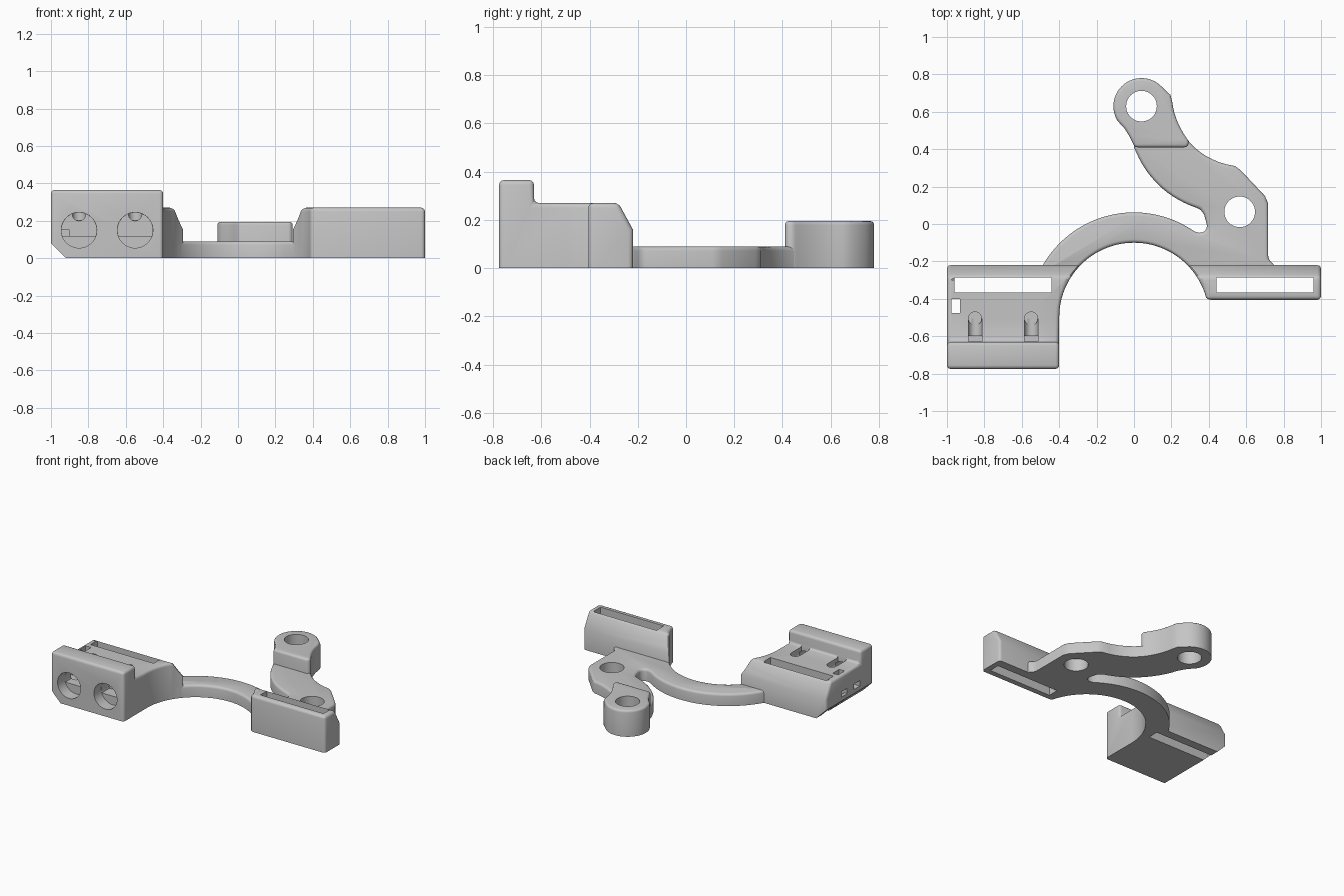
import bpy
from math import sin, cos, radians, asin, degrees

if "Cube" in bpy.data.objects:
    bpy.data.objects.remove(bpy.data.objects["Cube"])

grey = bpy.data.materials.new("plain_grey")
grey.use_nodes = True
grey.diffuse_color = (0.56, 0.56, 0.56, 1)
grey.node_tree.nodes["Principled BSDF"].inputs["Base Color"].default_value = (0.56, 0.56, 0.56, 1)

RING = (0, -0.5)            # centre of the curved bridge
INNER, OUTER = 0.4, 0.562
LOW = -0.1                  # parts start below the floor and are trimmed flat
cutters = []


def arc(c, r, a, b, n=32):
    """Points on a circle from angle a to b in degrees."""
    steps = [radians(a + (b - a) * i / n) for i in range(n + 1)]
    return [(c[0] + r * cos(t), c[1] + r * sin(t)) for t in steps]


def circle(c, r, n=40):
    return arc(c, r, 0, 360, n)[:-1]


def arc_through(p, q, s, n=14):
    """Smooth curve from p through q to s."""
    out = []
    for i in range(n + 1):
        t = i / n
        k = [2 * (t - .5) * (t - 1), 4 * t * (1 - t), 2 * t * (t - .5)]
        out.append(tuple(k[0] * p[j] + k[1] * q[j] + k[2] * s[j] for j in (0, 1)))
    return out


def prism(name, outline, lo, hi, axis="z"):
    """Extrude an outline along an axis; x uses (y, z), y uses (x, z) points."""
    place = {"x": lambda a, b, h: (h, a, b),
             "y": lambda a, b, h: (a, h, b),
             "z": lambda a, b, h: (a, b, h)}[axis]
    n = len(outline)
    # Wind the outline so that every face points outward
    area = sum(outline[i - 1][0] * outline[i][1] - outline[i][0] * outline[i - 1][1]
               for i in range(n))
    if (area > 0) == (axis == "y"):
        outline = outline[::-1]
    verts = [place(a, b, h) for h in (lo, hi) for a, b in outline]
    faces = [list(range(n))[::-1], list(range(n, 2 * n))]
    faces += [[i, (i + 1) % n, n + (i + 1) % n, n + i] for i in range(n)]
    me = bpy.data.meshes.new(name)
    me.from_pydata(verts, [], faces)
    me.update(calc_edges=True)
    ob = bpy.data.objects.new(name, me)
    bpy.context.collection.objects.link(ob)
    return ob


def cutter(*args):
    ob = prism("cutter", *args)
    ob.hide_render = True
    cutters.append(ob)
    return ob


def box(x0, x1, y0, y1, z0, z1):
    return cutter([(x0, y0), (x1, y0), (x1, y1), (x0, y1)], z0, z1)


def cut(ob, tool):
    """Subtract the tool, changing solver if one leaves nothing behind."""
    backup = ob.data.copy()
    for solver in ('EXACT', 'MANIFOLD', 'FLOAT'):
        m = ob.modifiers.new("cut", 'BOOLEAN')
        m.operation, m.solver, m.object = 'DIFFERENCE', solver, tool
        bpy.ops.object.modifier_apply(modifier=m.name)
        if len(ob.data.polygons) > 5:
            return
        ob.data = backup.copy()


def finish(ob, before, after, bevel=0.02):
    """Cut, round the edges, cut the crisp openings, trim the underside."""
    bpy.ops.object.select_all(action='DESELECT')
    ob.select_set(True)
    bpy.context.view_layer.objects.active = ob
    for tool in before:
        cut(ob, tool)
    b = ob.modifiers.new("round", 'BEVEL')
    b.width, b.segments, b.use_clamp_overlap = bevel, 3, False
    b.limit_method, b.angle_limit = 'ANGLE', radians(35)
    bpy.ops.object.modifier_apply(modifier=b.name)
    for tool in after + [floor]:
        cut(ob, tool)
    bpy.ops.object.shade_smooth_by_angle(angle=radians(35))
    ob.data.materials.clear()
    ob.data.materials.append(grey)


# Shared cutters: floor trim and the round opening between the blocks
floor = box(-2, 2, -2, 2, -1, 0)
opening = cutter(arc(RING, INNER, 0, 180, 48) + [(-INNER, -1), (INNER, -1)], -.5, 1)

# Clamp block with raised front lip
clamp = prism("clamp_block", [(-.775, LOW), (-.775, .365), (-.63, .365), (-.63, .27),
                              (-.28, .27), (-.22, .16), (-.22, LOW)], -1, -.2, "x")
cuts = [box(-.96, -.44, -.365, -.285, -.5, 1),           # strap slot
        box(-.975, -.93, -.475, -.4, -.5, 1),            # small tie hole
        box(-1.1, -.95, -.47, -.405, .11, .15),          # side tie openings
        box(-1.1, -.9, -.62, -.55, .11, .15),
        cutter([(-1.1, .18), (-1.1, -.1), (-.82, -.1)], -1, 0, "y")]
for x in (-.85, -.55):
    chord = degrees(asin(.03 / .094))
    cuts += [cutter(circle((x, .15), .095), -.9, -.69, "y"),       # screw bore
             cutter(arc((x, .15), .094, -chord, 180 + chord), -.7, -.6, "y"),
             cutter(arc((x, .236), .036, 180, 360, 12) + [(x + .036, .3), (x - .036, .3)],
                    -.628, -.506, "y"),                            # rounded channel
             cutter(circle((x, -.506), .0355, 24), .205, .4)]
finish(clamp, [opening], cuts)

# Slim strap block on the other side
strap = prism("strap_block", [(-.405, LOW), (-.405, .27), (-.28, .27), (-.22, .16),
                              (-.22, LOW)], .2, 1, "x")
finish(strap, [opening], [box(.44, .96, -.365, -.285, -.5, 1)])

# Through holes of the arm
pivot_hole = cutter(circle((.565, .065), .082), -.5, 1)
boss_hole = cutter(circle((.04, .63), .082), -.5, 1)

# Flat plate: curved bridge, relief notch and swept arm in one outline
END = .228                                   # height of the ends above the ring centre
a_out, a_in = degrees(asin(END / OUTER)), degrees(asin(END / INNER))
plate_outline = (arc(RING, OUTER, 180 - a_out, 55, 36)
                 + arc((.353, -.01), .037, -110, 10, 8)
                 + [(.375, .05), (.355, .08)]
                 + arc_through((.33, .088), (.13, .21), (0, .41))
                 + [(0, .5), (.2, .5), (.24, .5)]
                 + arc_through((.265, .48), (.36, .38), (.49, .32), 8)
                 + [(.54, .31), (.57, .288), (.70, .15), (.717, .11), (.717, -.185),
                    (.755, -.225), (.755, RING[1] + END)]
                 + arc(RING, INNER, a_in, 180 - a_in, 36))
plate = prism("bridge_and_arm", plate_outline, LOW, .09)
finish(plate, [], [pivot_hole], .018)

# Raised boss at the end of the arm
boss_outline = ([(.004, .41), (-.022, .465), (-.05, .51)]
                + arc((.04, .63), .15, 212, 48, 36)
                + [(.195, .69), (.205, .65)]
                + arc_through((.21, .62), (.24, .53), (.295, .44), 8)
                + [(.285, .41)])
boss = prism("arm_boss", boss_outline, LOW, .195)
finish(boss, [], [boss_hole], .016)

for c in cutters:
    bpy.data.objects.remove(c)
